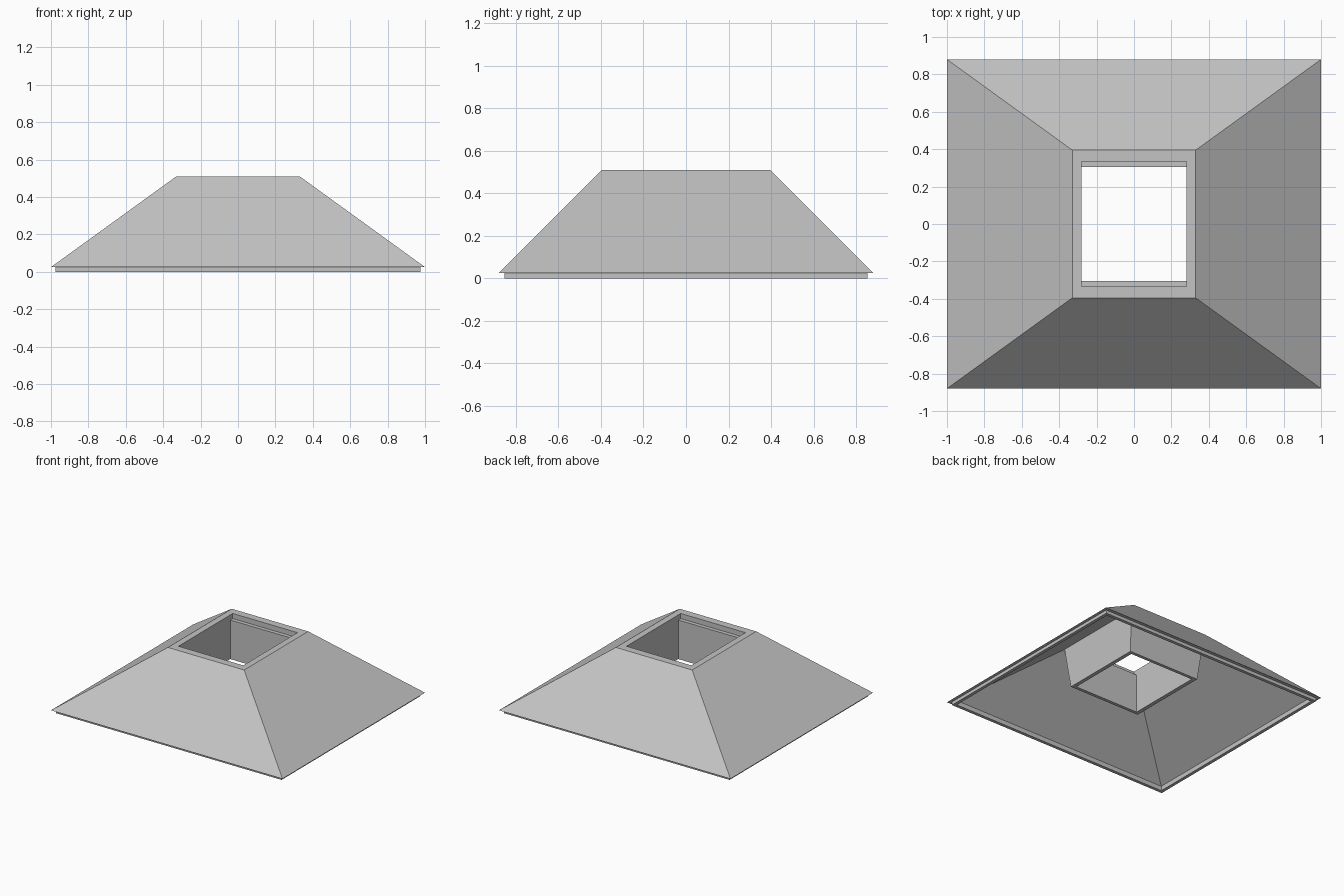
import bpy
import bmesh

cube = bpy.data.objects.get("Cube")
if cube:
    bpy.data.objects.remove(cube, do_unlink=True)

COLOUR = (0.55, 0.55, 0.55, 1.0)
metal = bpy.data.materials.new("light_grey_metal")
metal.use_nodes = True
metal.diffuse_color = COLOUR
metal.node_tree.nodes["Principled BSDF"].inputs["Base Color"].default_value = COLOUR


def rectangular_sweep(name, profile):
    """Skin concentric rectangles given as (half width, half depth, height)."""
    bm = bmesh.new()
    corners = ((-1, -1), (1, -1), (1, 1), (-1, 1))
    rings = [[bm.verts.new((sx * w, sy * d, z)) for sx, sy in corners]
             for w, d, z in profile]
    for low, high in zip(rings, rings[1:]):
        for i in range(4):
            j = (i + 1) % 4
            bm.faces.new((low[i], low[j], high[j], high[i]))
    # sides that share a width across the ledge collapse to nothing
    flat = [f for f in bm.faces if f.calc_area() < 1e-7]
    bmesh.ops.delete(bm, geom=flat, context='FACES_ONLY')
    mesh = bpy.data.meshes.new(name)
    bm.to_mesh(mesh)
    bm.free()
    mesh.materials.append(metal)
    obj = bpy.data.objects.new(name, mesh)
    bpy.context.collection.objects.link(obj)
    return obj


# Shared outlines where the parts meet
lip_top = (0.975, 0.855, 0.025)
mouth = (0.28, 0.335, 0.51)
duct_root = (0.335, 0.37, 0.48)
lining_base = (0.95, 0.83, 0.035)

# Sloping outer hood, with its eave and flat top rim
rectangular_sweep("hood_shell", [
    lip_top, (1.0, 0.88, 0.025), (0.33, 0.395, 0.51), mouth])

# Hanging duct with a ledge at front and back, open at both ends
rectangular_sweep("inner_duct", [
    mouth, (0.28, 0.335, 0.47), (0.28, 0.305, 0.47),
    (0.28, 0.305, 0.165), (0.31, 0.33, 0.165), duct_root])

# Underside of the hood
rectangular_sweep("hood_lining", [duct_root, lining_base])

# Narrow lip around the base
rectangular_sweep("base_lip", [
    lining_base, (0.95, 0.83, 0.0), (0.975, 0.855, 0.0), lip_top])
